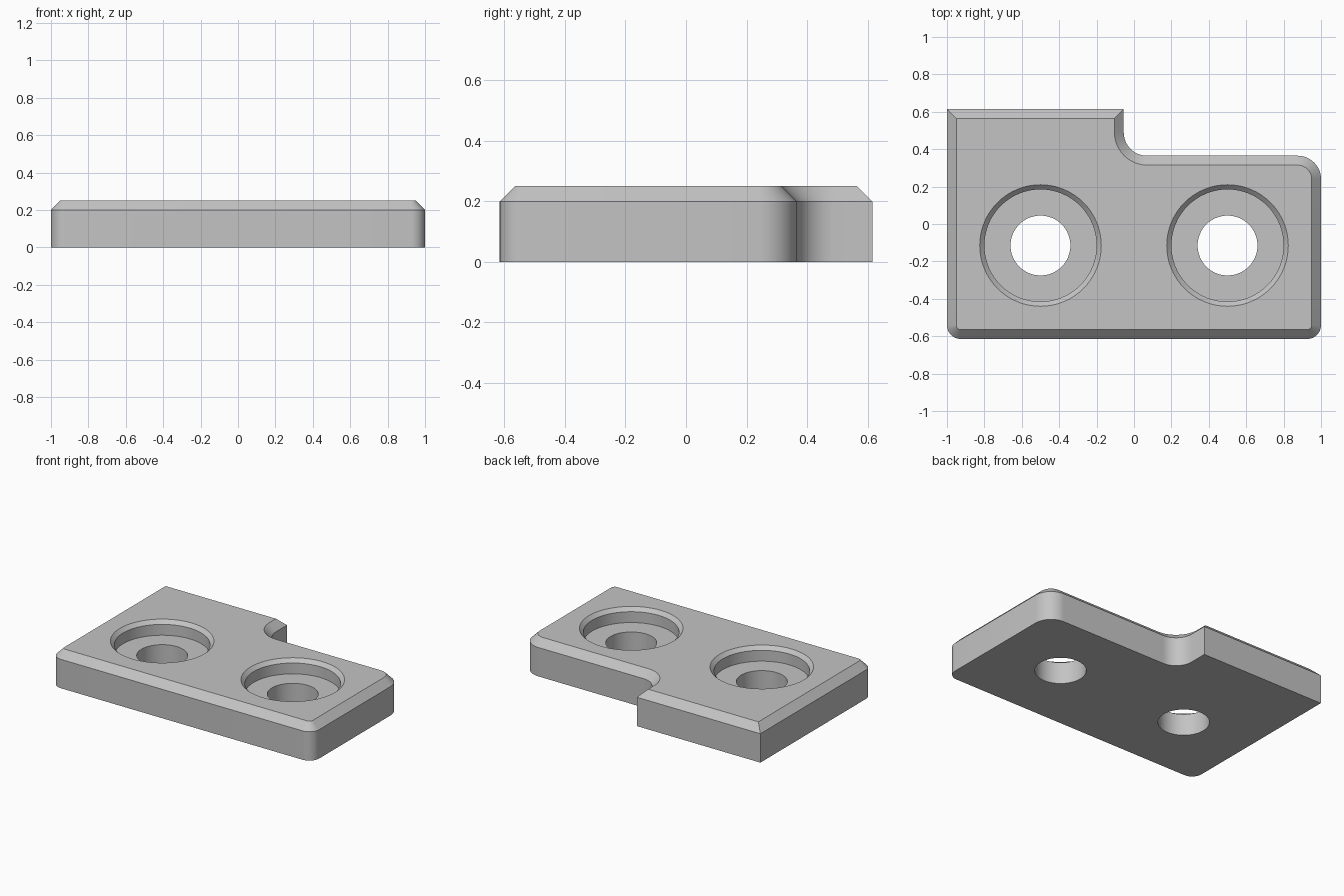
import bpy, bmesh
from math import pi, cos, sin, radians
from mathutils import Vector

cube = bpy.data.objects.get("Cube")
if cube:
    bpy.data.objects.remove(cube, do_unlink=True)

THICK, CHAMFER = 0.25, 0.05
HOLE_X, HOLE_Y = 0.5, -0.115

# Outline corners, counter-clockwise: x, y, corner radius
CORNERS = [(-1, -0.615, 0.075), (1, -0.615, 0.075), (1, 0.365, 0.125),
           (-0.055, 0.365, 0.125), (-0.055, 0.615, 0), (-1, 0.615, 0)]


def outline(inset, steps=12):
    """Rounded outline moved inwards by the inset."""
    points = []
    for i, (x, y, r) in enumerate(CORNERS):
        p = Vector((x, y))
        a = (p - Vector(CORNERS[i - 1][:2])).normalized()
        b = (Vector(CORNERS[(i + 1) % len(CORNERS)][:2]) - p).normalized()
        turn = 1 if a.x * b.y - a.y * b.x > 0 else -1
        inward = Vector((-a.y, a.x)) + Vector((-b.y, b.x))
        p += inward * inset
        if r == 0:
            points.append(p)
            continue
        r -= turn * inset
        centre = p + (b - a) * r
        for k in range(steps + 1):
            t = k / steps * pi / 2
            points.append(centre - b * r * cos(t) + a * r * sin(t))
    return points


def loft(name, rings):
    """Closed solid through a stack of matching (points, z) rings."""
    bm = bmesh.new()
    loops = [[bm.verts.new((p[0], p[1], z)) for p in pts] for pts, z in rings]
    n = len(loops[0])
    for low, high in zip(loops, loops[1:]):
        for i in range(n):
            j = (i + 1) % n
            bm.faces.new((low[i], low[j], high[j], high[i]))
    bm.faces.new(loops[0][::-1])
    bm.faces.new(loops[-1])
    bmesh.ops.recalc_face_normals(bm, faces=bm.faces)
    mesh = bpy.data.meshes.new(name)
    bm.to_mesh(mesh)
    bm.free()
    obj = bpy.data.objects.new(name, mesh)
    bpy.context.collection.objects.link(obj)
    return obj


def circle(x, radius, sides=64):
    return [(x + radius * cos(2 * pi * i / sides),
             HOLE_Y + radius * sin(2 * pi * i / sides)) for i in range(sides)]


# Notched plate with a chamfered top edge
plate = loft("mounting_plate", [(outline(0), 0), (outline(0), THICK - CHAMFER),
                                (outline(CHAMFER), THICK)])
grey = bpy.data.materials.new("plain grey")
grey.use_nodes = True
colour = (0.55, 0.55, 0.55, 1)
grey.diffuse_color = colour
grey.node_tree.nodes["Principled BSDF"].inputs["Base Color"].default_value = colour
plate.data.materials.append(grey)

bpy.ops.object.select_all(action="DESELECT")
bpy.context.view_layer.objects.active = plate
plate.select_set(True)

# Two counterbored screw holes: radius and height up the cutter
HOLE_PROFILE = [(0.16, -0.1), (0.16, 0.15), (0.30, 0.15), (0.30, 0.225),
                (0.325, 0.25), (0.325, 0.35)]
for x in (-HOLE_X, HOLE_X):
    cutter = loft("hole_cutter", [(circle(x, r), z) for r, z in HOLE_PROFILE])
    cutter.hide_render = True
    cut = plate.modifiers.new("screw_hole", "BOOLEAN")
    cut.operation = "DIFFERENCE"
    cut.solver = "EXACT"
    cut.object = cutter
    bpy.ops.object.modifier_apply(modifier=cut.name)
    bpy.data.objects.remove(cutter, do_unlink=True)

bpy.ops.object.shade_smooth_by_angle(angle=radians(30))
